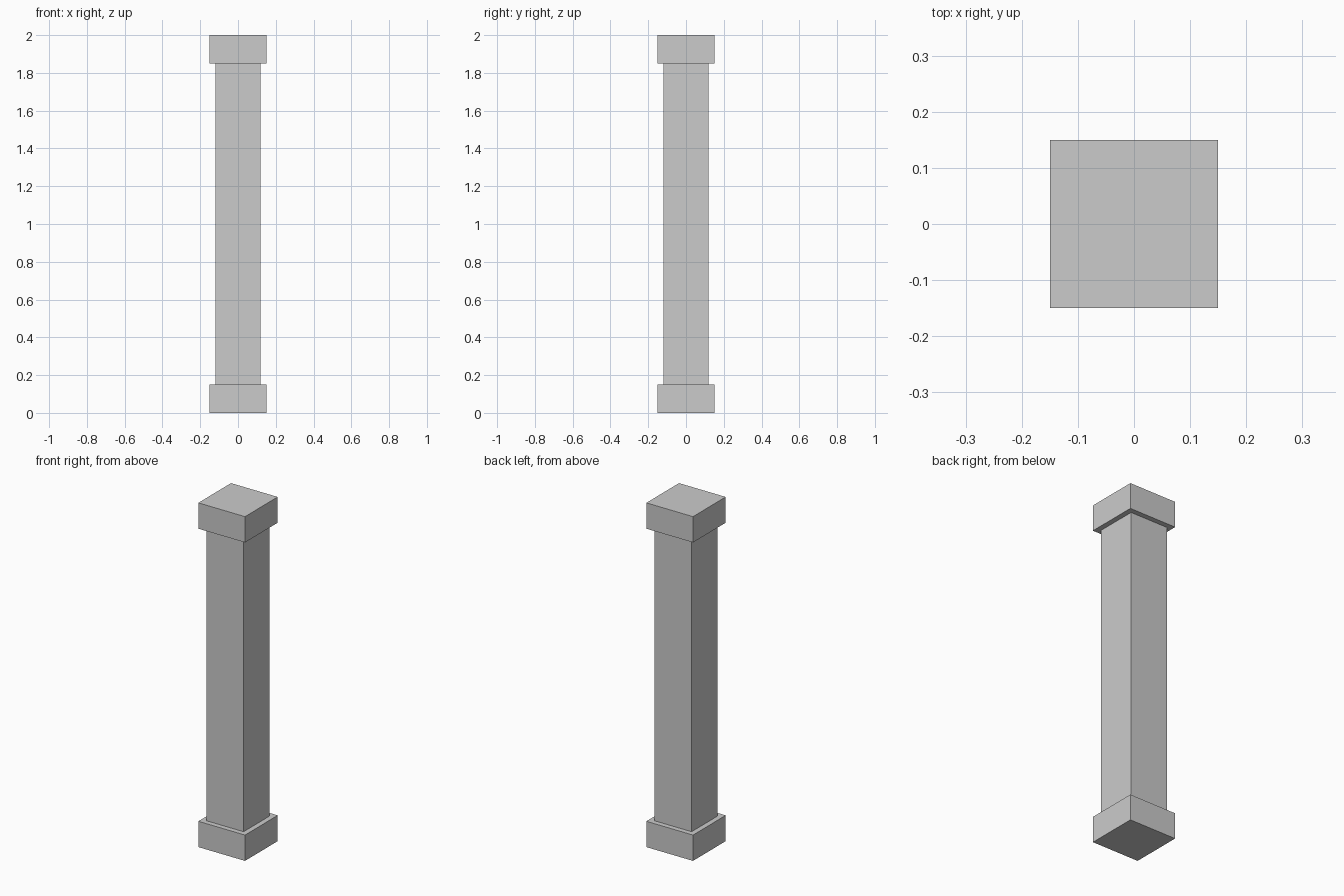
import bpy

if "Cube" in bpy.data.objects:
    bpy.data.objects.remove(bpy.data.objects["Cube"])


def block(name, width, z0, z1):
    """Square block centred on the z axis, from z0 up to z1."""
    bpy.ops.mesh.primitive_cube_add(size=1, location=(0, 0, (z0 + z1) / 2))
    obj = bpy.context.object
    obj.name = name
    obj.scale = (width, width, z1 - z0)
    bpy.ops.object.transform_apply(location=False, rotation=False, scale=True)
    return obj


HEIGHT = 2.0
CAP = 0.15       # height of the base and top blocks
WIDE = 0.30      # width of the base and top blocks
SHAFT = 0.24     # width of the shaft

# Base block, square shaft, top block
block("base", WIDE, 0, CAP)
block("shaft", SHAFT, CAP, HEIGHT - CAP)
block("capital", WIDE, HEIGHT - CAP, HEIGHT)
